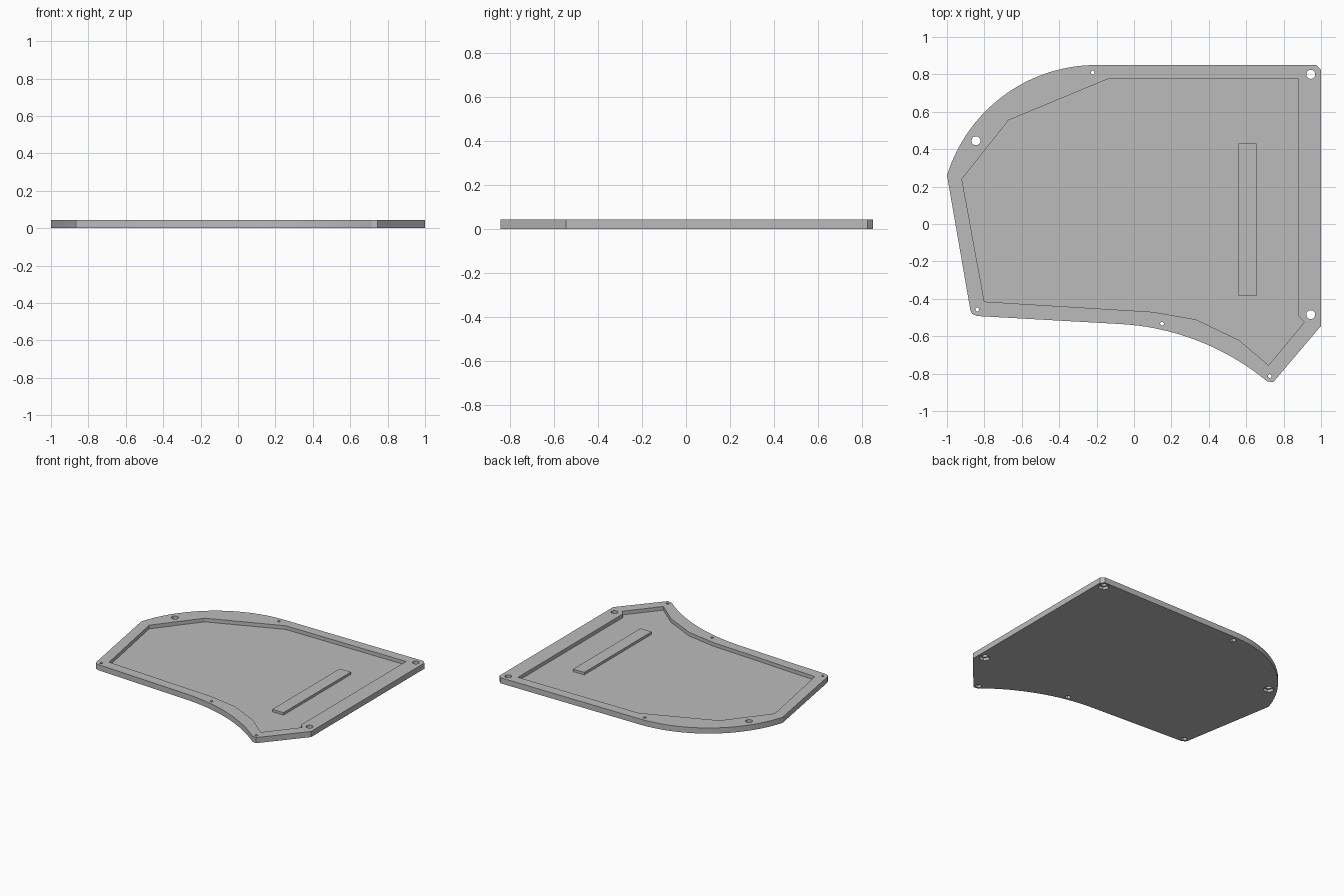
import bpy
import math

cube = bpy.data.objects.get("Cube")
if cube:
    bpy.data.objects.remove(cube, do_unlink=True)

THICK, FLOOR, BAR_TOP, POCKET = 0.043, 0.015, 0.034, 0.02

grey = bpy.data.materials.new("plain grey")
grey.use_nodes = True
colour = (0.5, 0.5, 0.5, 1)
grey.diffuse_color = colour
grey.node_tree.nodes["Principled BSDF"].inputs["Base Color"].default_value = colour


def prisms(name, outlines, z0, z1):
    """One object holding an upright prism for each counter-clockwise outline."""
    verts, faces = [], []
    for outline in outlines:
        b, n = len(verts), len(outline)
        verts += [(x, y, z0) for x, y in outline] + [(x, y, z1) for x, y in outline]
        faces.append([b + i for i in reversed(range(n))])
        faces.append([b + n + i for i in range(n)])
        for i in range(n):
            j = (i + 1) % n
            faces.append([b + i, b + j, b + n + j, b + n + i])
    mesh = bpy.data.meshes.new(name)
    mesh.from_pydata(verts, [], faces)
    mesh.materials.append(grey)
    obj = bpy.data.objects.new(name, mesh)
    bpy.context.collection.objects.link(obj)
    return obj


def arc(start, end, centre, steps=40):
    """Points from start to end, turning round the centre the short way."""
    cx, cy = centre
    a0 = math.atan2(start[1] - cy, start[0] - cx)
    a1 = math.atan2(end[1] - cy, end[0] - cx)
    turn = (a1 - a0 + math.pi) % math.tau - math.pi
    r = math.dist(start, centre)
    return [(cx + r * math.cos(a0 + turn * i / steps),
             cy + r * math.sin(a0 + turn * i / steps)) for i in range(steps + 1)]


def ring(x, y, r, sides):
    return [(x + r * math.cos(math.tau * i / sides),
             y + r * math.sin(math.tau * i / sides)) for i in range(sides)]


def activate(obj):
    bpy.ops.object.select_all(action='DESELECT')
    obj.select_set(True)
    bpy.context.view_layer.objects.active = obj


def cut(obj, cutter):
    cutter.hide_render = True
    mod = obj.modifiers.new("cut", 'BOOLEAN')
    mod.operation, mod.solver, mod.object = 'DIFFERENCE', 'EXACT', cutter
    activate(obj)
    bpy.ops.object.modifier_apply(modifier=mod.name)
    bpy.data.objects.remove(cutter, do_unlink=True)


# Plate with a convex back corner and a concave front edge
outline = [(1, -0.545), (1, 0.825), (0.975, 0.85)]
outline += arc((-0.2, 0.85), (-1, 0.26), (-0.2, 0.013))
outline += [(-0.875, -0.46), (-0.865, -0.48), (-0.84, -0.492)]
outline += arc((-0.07, -0.535), (0.71, -0.845), (-0.148, -1.885))
outline += [(0.745, -0.845)]
plate = prisms("base_plate", [outline], 0, THICK)

# Recessed tray in the top
tray = [(0.88, 0.775), (-0.14, 0.775), (-0.67, 0.555), (-0.92, 0.24),
        (-0.80, -0.415), (0.10, -0.47), (0.33, -0.51), (0.56, -0.62),
        (0.72, -0.755), (0.91, -0.525), (0.88, -0.495)]
cut(plate, prisms("tray_cutter", [tray], FLOOR, THICK + 0.1))

# Screw holes, with six-sided nut pockets underneath
large = [(0.945, 0.80), (0.945, -0.485), (-0.845, 0.445)]
small = [(-0.22, 0.81), (-0.838, -0.457), (0.15, -0.533), (0.725, -0.813)]
bores = [ring(x, y, 0.024, 24) for x, y in large] + [ring(x, y, 0.01, 24) for x, y in small]
nuts = [ring(x, y, 0.04, 6) for x, y in large] + [ring(x, y, 0.021, 6) for x, y in small]
cut(plate, prisms("bore_cutter", bores, -0.1, THICK + 0.1))
cut(plate, prisms("nut_cutter", nuts, -0.1, POCKET))

activate(plate)
bpy.ops.object.shade_smooth_by_angle(angle=math.radians(20))

# Raised bar standing on the tray floor
bar = [(0.56, -0.385), (0.655, -0.385), (0.655, 0.43), (0.56, 0.43)]
prisms("raised_bar", [bar], FLOOR, BAR_TOP)
